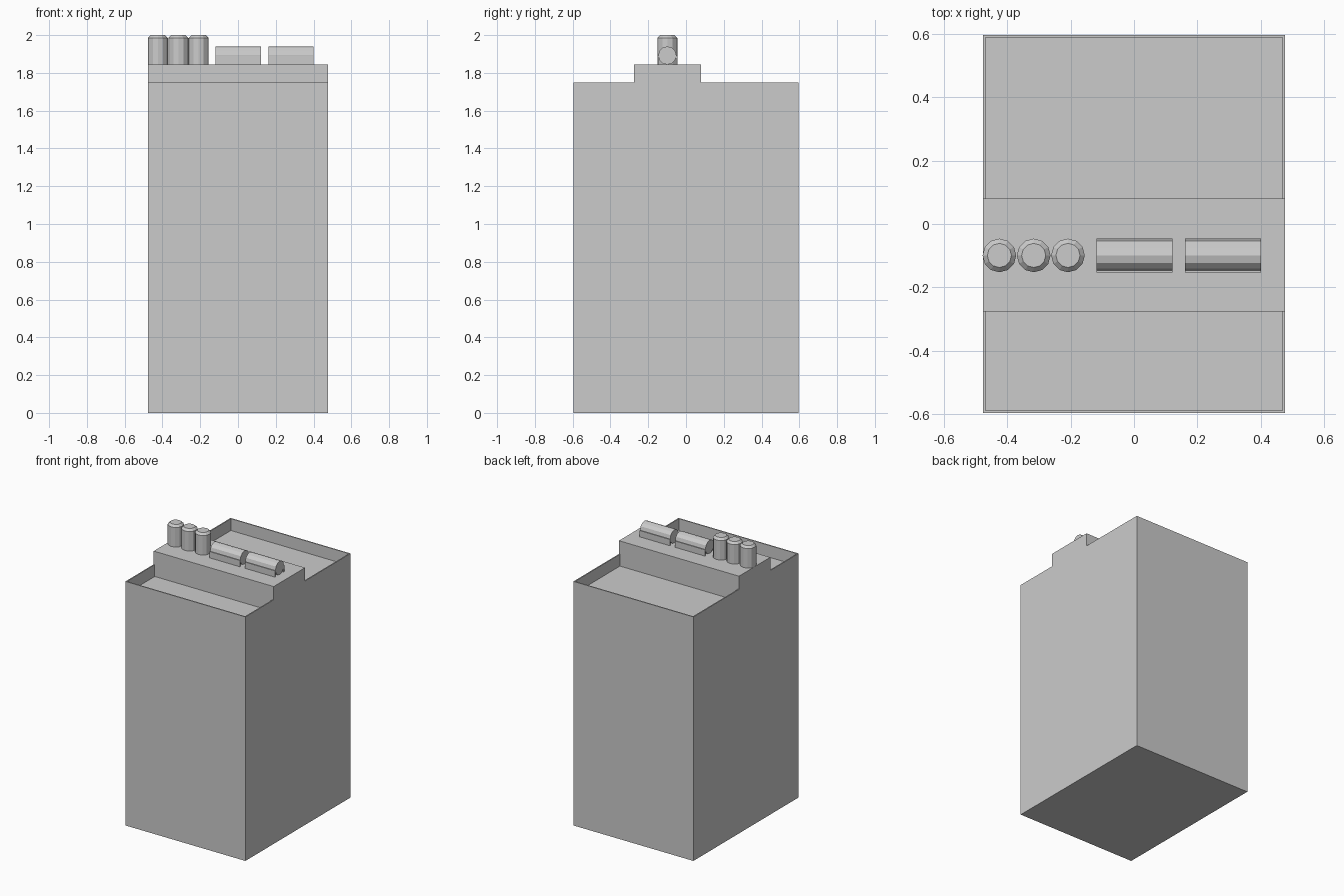
import bpy, bmesh, math
from mathutils import Matrix, Vector

if "Cube" in bpy.data.objects:
    bpy.data.objects.remove(bpy.data.objects["Cube"])

HX, HY = 0.476, 0.596          # half width and half depth of the body
RIM_Z, BAR_Z = 1.75, 1.845     # heights of the rim and the raised bar
BAR_F, BAR_B = -0.275, 0.08    # front and back of the raised bar
WALL, DEPTH = 0.008, 0.085     # rim thickness and tray depth
ROW_Y = -0.099                 # line on which all fittings stand


def new_object(name, bm):
    bmesh.ops.recalc_face_normals(bm, faces=bm.faces)
    mesh = bpy.data.meshes.new(name)
    bm.to_mesh(mesh)
    bm.free()
    obj = bpy.data.objects.new(name, mesh)
    bpy.context.collection.objects.link(obj)
    return obj


def box(name, lo, hi):
    lo, hi = Vector(lo), Vector(hi)
    bm = bmesh.new()
    bmesh.ops.create_cube(bm, size=1, matrix=Matrix.Translation((lo + hi) / 2)
                          @ Matrix.Diagonal((*(hi - lo), 1)))
    return new_object(name, bm)


def turned(name, profile, matrix):
    """12-sided solid from (radius, height) rings."""
    bm = bmesh.new()
    rings = [[bm.verts.new(matrix @ Vector((r * math.cos(i * math.tau / 12),
                                            r * math.sin(i * math.tau / 12), h)))
              for i in range(12)] for r, h in profile]
    for a, b in zip(rings, rings[1:]):
        for i in range(12):
            j = (i + 1) % 12
            bm.faces.new((a[i], a[j], b[j], b[i]))
    bm.faces.new(rings[0][::-1])
    bm.faces.new(rings[-1])
    return new_object(name, bm)


# Cabinet body: stepped side profile extruded across the width
profile = [(-HY, 0), (HY, 0), (HY, RIM_Z), (BAR_B, RIM_Z), (BAR_B, BAR_Z),
           (BAR_F, BAR_Z), (BAR_F, RIM_Z), (-HY, RIM_Z)]
bm = bmesh.new()
side = bm.faces.new([bm.verts.new((-HX, y, z)) for y, z in profile])
ext = bmesh.ops.extrude_face_region(bm, geom=[side], use_keep_orig=True)
bmesh.ops.translate(bm, vec=(2 * HX, 0, 0),
                    verts=[v for v in ext["geom"] if isinstance(v, bmesh.types.BMVert)])
body = new_object("cabinet_body", bm)

# Sunken trays in front of and behind the bar
for label, y0, y1 in (("front", -HY + WALL, BAR_F), ("back", BAR_B, HY - WALL)):
    cutter = box(label + "_tray_cutter", (-HX + WALL, y0, RIM_Z - DEPTH),
                 (HX - WALL, y1, RIM_Z + 0.05))
    cutter.hide_render = True
    cutter.hide_set(True)
    mod = body.modifiers.new(label + "_tray", 'BOOLEAN')
    mod.operation = 'DIFFERENCE'
    mod.solver = 'EXACT'
    mod.object = cutter

# Upright canisters with chamfered tops
for i in range(3):
    turned(f"canister_{i + 1}",
           [(0.053, 0), (0.053, 0.14), (0.038, 0.155)],
           Matrix.Translation((-0.424 + 0.108 * i, ROW_Y, BAR_Z)))

# Lying rollers, each held between two thin rails
for i, x in enumerate((-0.118, 0.161)):
    length = 0.239
    turned(f"roller_{i + 1}", [(0.048, 0), (0.048, length)],
           Matrix.Translation((x, ROW_Y, 1.892)) @ Matrix.Rotation(math.pi / 2, 4, 'Y'))
    for label, s in (("front", -1), ("back", 1)):
        ya, yb = sorted((ROW_Y + s * 0.046, ROW_Y + s * 0.053))
        box(f"roller_{i + 1}_{label}_rail", (x, ya, BAR_Z), (x + length, yb, 1.89))
